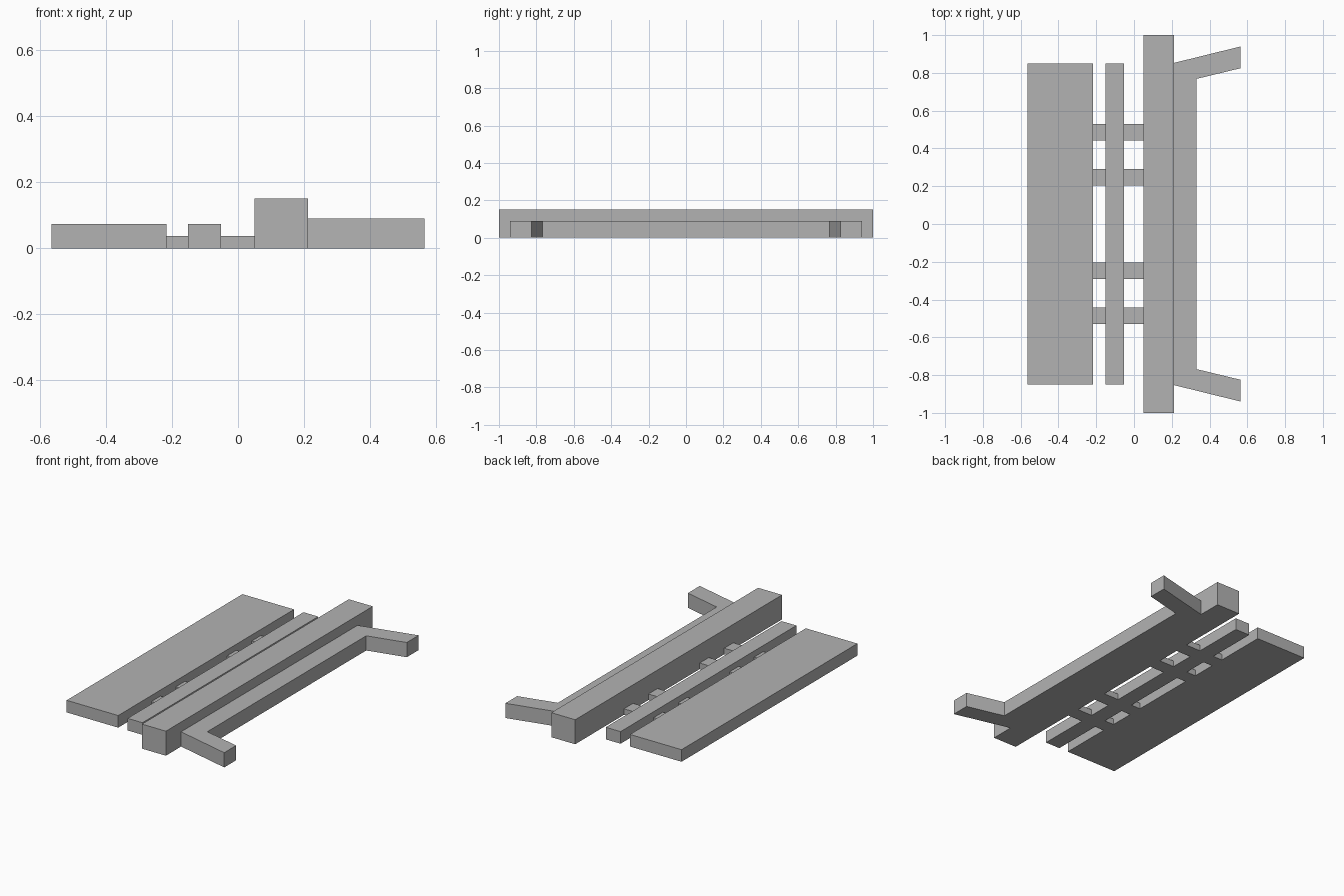
import bpy
import bmesh

cube = bpy.data.objects.get("Cube")
if cube:
    bpy.data.objects.remove(cube, do_unlink=True)

# Single plain grey
GREY = (0.45, 0.45, 0.45, 1.0)
grey = bpy.data.materials.new("plain_grey")
grey.use_nodes = True
grey.diffuse_color = GREY
grey.node_tree.nodes["Principled BSDF"].inputs["Base Color"].default_value = GREY


def prism(name, outline, height):
    """Extrude a flat outline from the ground up to the given height."""
    bm = bmesh.new()
    base = bm.faces.new([bm.verts.new((x, y, 0)) for x, y in outline])
    top = bmesh.ops.extrude_face_region(bm, geom=[base])["geom"]
    verts = [v for v in top if isinstance(v, bmesh.types.BMVert)]
    bmesh.ops.translate(bm, verts=verts, vec=(0, 0, height))
    bmesh.ops.recalc_face_normals(bm, faces=bm.faces)
    mesh = bpy.data.meshes.new(name)
    bm.to_mesh(mesh)
    bm.free()
    mesh.materials.append(grey)
    obj = bpy.data.objects.new(name, mesh)
    bpy.context.collection.objects.link(obj)
    return obj


def block(name, x0, x1, y0, y1, height):
    return prism(name, [(x0, y0), (x1, y0), (x1, y1), (x0, y1)], height)


# Long parallel bars
block("wide_plate", -0.565, -0.216, -0.85, 0.85, 0.074)
block("narrow_bar", -0.152, -0.052, -0.85, 0.85, 0.074)
block("main_beam", 0.05, 0.212, -1.0, 1.0, 0.15)

# Low connectors bridging the two gaps
for gap, x0, x1 in (("outer", -0.216, -0.152), ("inner", -0.052, 0.05)):
    for i, y in enumerate((-0.485, -0.248, 0.248, 0.485)):
        block(f"{gap}_connector_{i + 1}", x0, x1, y - 0.044, y + 0.044, 0.037)

# Bracket with two splayed arms, mirrored front to back
half = [(0.212, 0.853), (0.565, 0.94), (0.565, 0.825), (0.33, 0.768)]
prism("splayed_bracket", half + [(x, -y) for x, y in reversed(half)], 0.09)
